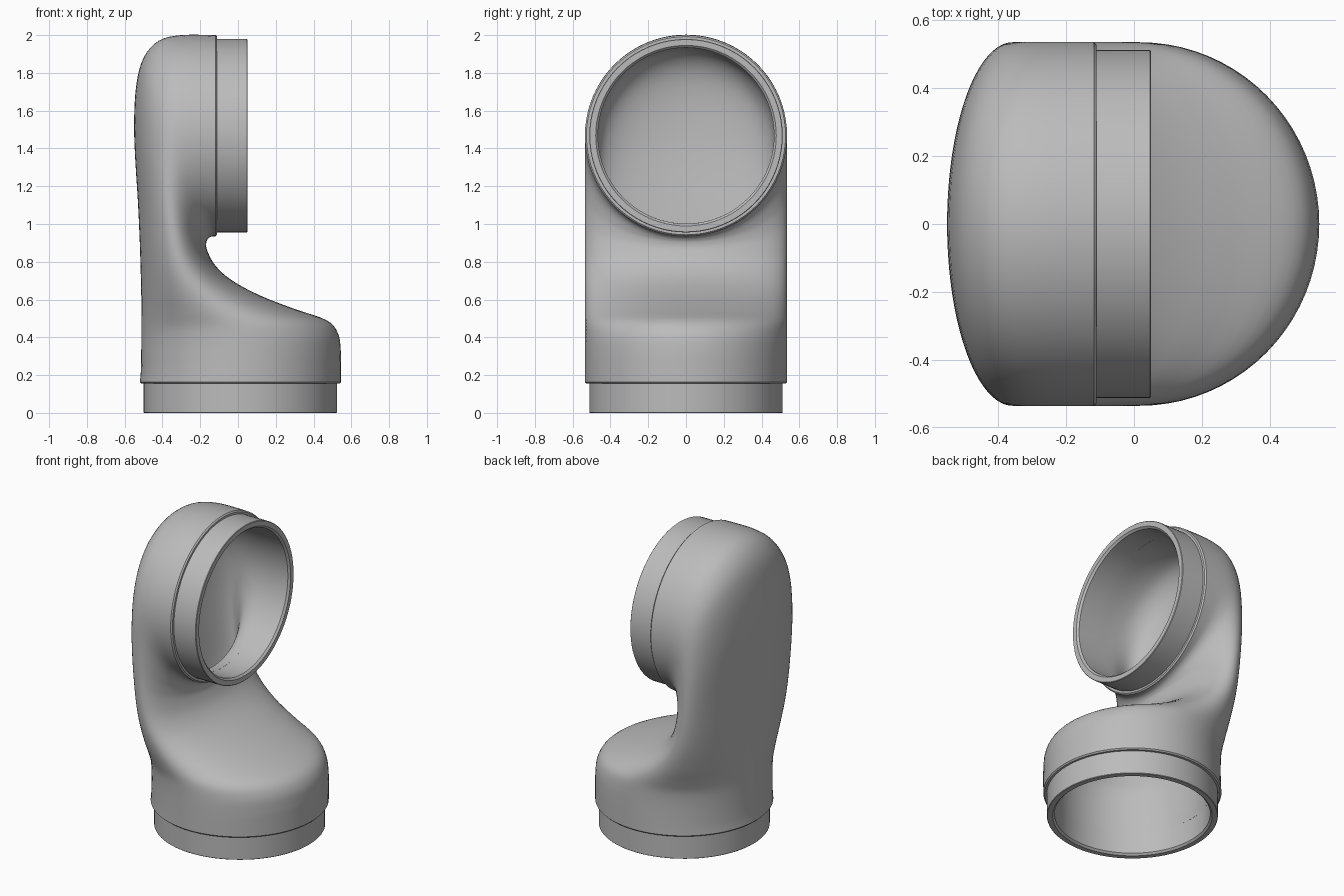
import bpy
import bmesh
import math
from mathutils import Vector, Matrix

cube = bpy.data.objects.get("Cube")
if cube:
    bpy.data.objects.remove(cube, do_unlink=True)

SIDES = 80
STEPS = 4
HALF_WIDTH = 0.535
WALL = 0.067

grey = bpy.data.materials.new("plain grey")
grey.use_nodes = True
colour = (0.5, 0.5, 0.5, 1)
grey.diffuse_color = colour
grey.node_tree.nodes["Principled BSDF"].inputs["Base Color"].default_value = colour


def ring(inner, outer, inset=0.0):
    """Elliptical section spanning two points of the side profile."""
    a, b = Vector((inner[0], 0, inner[1])), Vector((outer[0], 0, outer[1]))
    centre, half = (a + b) / 2, (a - b) / 2
    along = half.normalized() * (half.length - inset)
    across = Vector((0, HALF_WIDTH - inset, 0))
    turns = [2 * math.pi * k / SIDES for k in range(SIDES)]
    return [centre + along * math.cos(t) + across * math.sin(t) for t in turns]


def loft(name, rings, closed=False):
    bm = bmesh.new()
    loops = [[bm.verts.new(p) for p in r] for r in rings]
    pairs = list(zip(loops, loops[1:]))
    if closed:
        pairs.append((loops[-1], loops[0]))
    for low, high in pairs:
        for k in range(SIDES):
            n = (k + 1) % SIDES
            bm.faces.new((low[k], low[n], high[n], high[k]))
    bmesh.ops.recalc_face_normals(bm, faces=bm.faces)
    mesh = bpy.data.meshes.new(name)
    bm.to_mesh(mesh)
    bm.free()
    mesh.materials.append(grey)
    obj = bpy.data.objects.new(name, mesh)
    bpy.context.collection.objects.link(obj)
    bpy.ops.object.select_all(action="DESELECT")
    obj.select_set(True)
    bpy.context.view_layer.objects.active = obj
    bpy.ops.object.shade_smooth_by_angle(angle=math.radians(35))
    return obj


def spline(points):
    """Smooth curve through the points."""
    pts = [Vector(p) for p in points]
    ext = [pts[0]] + pts + [pts[-1]]
    out = []
    for p, q, r, s in zip(ext, ext[1:], ext[2:], ext[3:]):
        for k in range(STEPS):
            t = k / STEPS
            out.append(q + (r - p) * (t / 2)
                       + (2 * p - 5 * q + 4 * r - s) * (t * t / 2)
                       + (3 * q - p - 3 * r + s) * (t ** 3 / 2))
    return out + [pts[-1]]


# Bent body: crotch-side and back-side profiles, matched section by section
crotch = [(.545, .163), (.545, .25), (.544, .33), (.53, .42), (.47, .49),
          (.3, .55), (.12, .62), (-.03, .70), (-.12, .78), (-.163, .86),
          (-.168, .90), (-.16, .92), (-.15, .929), (-.14, .933),
          (-.13, .935), (-.125, .935), (-.118, .935)]
back = [(-.52, .163), (-.515, .21), (-.513, .28), (-.512, .36), (-.512, .44),
        (-.512, .52), (-.512, .61), (-.515, .74), (-.52, .90), (-.53, 1.12),
        (-.545, 1.36), (-.55, 1.55), (-.538, 1.74), (-.5, 1.88),
        (-.42, 1.97), (-.3, 2.0), (-.118, 2.0)]
sections = list(zip(spline(crotch), spline(back)))
base_end = ((.545, .155), (-.52, .155))
mouth_end = ((-.11, .935), (-.11, 2.0))
outside = [ring(*base_end, .008)] + [ring(*s) for s in sections] + [ring(*mouth_end, .008)]
inside = [ring(*base_end, WALL)] + [ring(*s, WALL) for s in sections] + [ring(*mouth_end, WALL)]
loft("bent_body", outside + inside[::-1], closed=True)


# Socket collars: turned profile of (radius, distance from the open end)
def collar(name, length, placement):
    profile = [(.512, length), (.512, .003), (.509, 0), (.478, 0),
               (.466, .012), (.466, length)]
    rings = [[placement @ Vector((r * math.cos(2 * math.pi * k / SIDES),
                                  r * math.sin(2 * math.pi * k / SIDES), h))
              for k in range(SIDES)] for r, h in profile]
    loft(name, rings, closed=True)


collar("lower_collar", .157, Matrix.Translation((.0125, 0, 0)))
collar("upper_collar", .162,
       Matrix.Translation((.05, 0, 1.4675)) @ Matrix.Rotation(-math.pi / 2, 4, "Y"))
